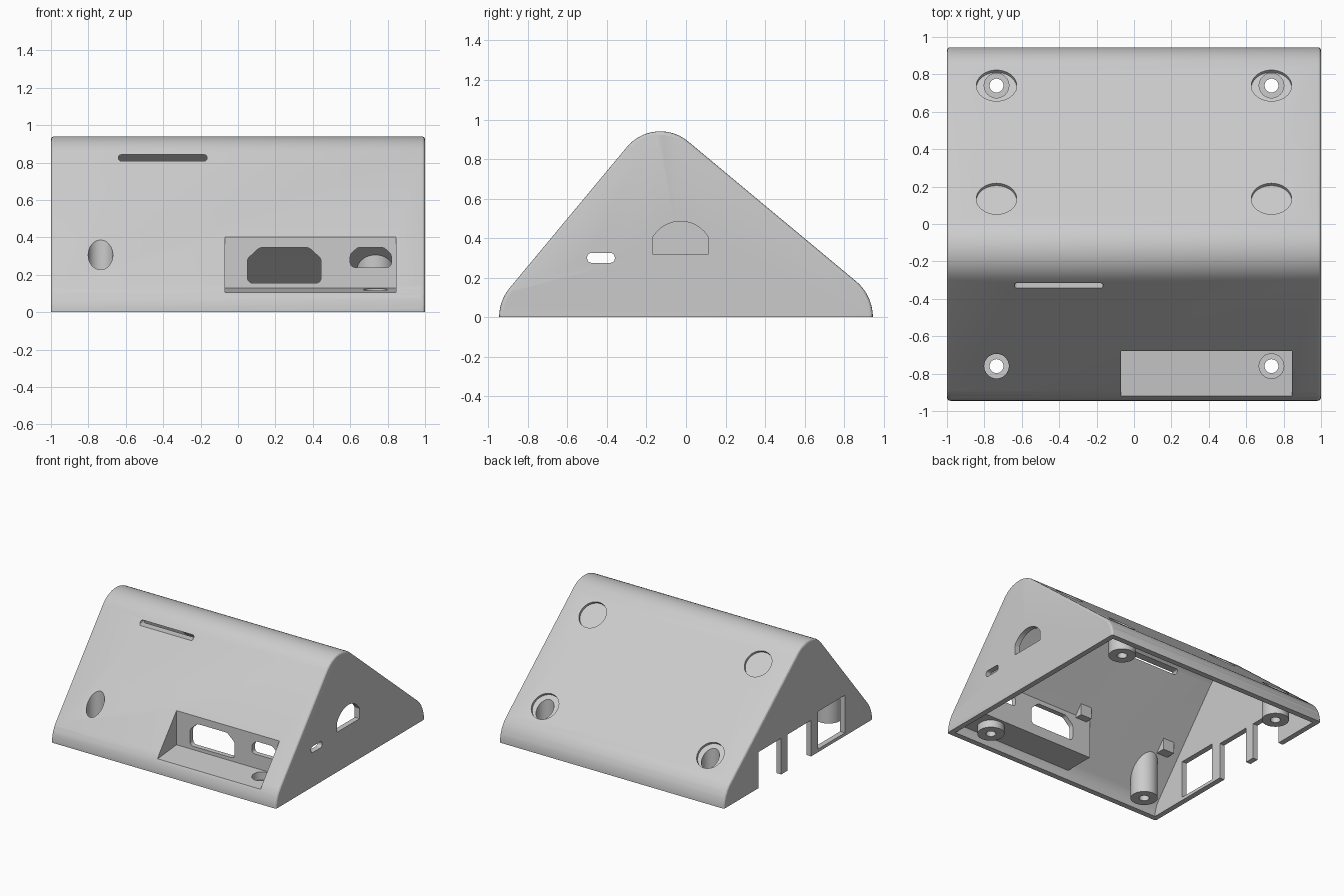
import bpy, bmesh, math
from mathutils import Vector, Matrix

cube = bpy.data.objects.get("Cube")
if cube:
    bpy.data.objects.remove(cube)


def make(name, bm):
    bmesh.ops.recalc_face_normals(bm, faces=bm.faces)
    mesh = bpy.data.meshes.new(name)
    bm.to_mesh(mesh)
    bm.free()
    ob = bpy.data.objects.new(name, mesh)
    bpy.context.collection.objects.link(ob)
    return ob


def prism(name, pts, axis, a, b, bevel=0):
    """Extrude a 2D outline from a to b along x (points are y,z) or y (points are x,z)."""
    place = (lambda p, t: (t, p[0], p[1])) if axis == "x" else (lambda p, t: (p[0], t, p[1]))
    bm = bmesh.new()
    rings = [[bm.verts.new(place(p, t)) for p in pts] for t in (a, b)]
    caps = [bm.faces.new(r) for r in rings]
    n = len(pts)
    for i in range(n):
        j = (i + 1) % n
        bm.faces.new((rings[0][i], rings[0][j], rings[1][j], rings[1][i]))
    if bevel:
        bmesh.ops.recalc_face_normals(bm, faces=bm.faces)
        edges = list({e for f in caps for e in f.edges})
        bmesh.ops.bevel(bm, geom=edges, offset=bevel, segments=3, profile=0.5, affect="EDGES")
    return make(name, bm)


def box(name, x, y, z):
    return prism(name, [(y[0], z[0]), (y[1], z[0]), (y[1], z[1]), (y[0], z[1])], "x", *x)


def cylinder(name, r, depth, loc, tilt=0, seg=40):
    bm = bmesh.new()
    mat = Matrix.Translation(loc) @ Matrix.Rotation(tilt, 4, "X")
    bmesh.ops.create_cone(bm, cap_ends=True, segments=seg, radius1=r, radius2=r,
                          depth=depth, matrix=mat)
    return make(name, bm)


def rounded(corners, seg=14):
    """Outline from (u, v, t): t is the tangent length of the corner's fillet."""
    out = []
    n = len(corners)
    for i, (u, v, t) in enumerate(corners):
        p = Vector((u, v))
        if not t:
            out.append(p)
            continue
        d1 = (Vector(corners[i - 1][:2]) - p).normalized()
        d2 = (Vector(corners[(i + 1) % n][:2]) - p).normalized()
        half = d1.angle(d2) / 2
        c = p + (d1 + d2).normalized() * (t / math.cos(half))
        s, e = p + d1 * t - c, p + d2 * t - c
        ang = s.angle(e)
        for k in range(seg + 1):
            f = k / seg
            out.append(c + (s * math.sin((1 - f) * ang) + e * math.sin(f * ang)) / math.sin(ang))
    return out


def cut(target, tool):
    mod = target.modifiers.new("cut", "BOOLEAN")
    mod.operation, mod.solver, mod.object = "DIFFERENCE", "EXACT", tool
    bpy.context.view_layer.objects.active = target
    bpy.ops.object.modifier_apply(modifier=mod.name)
    bpy.data.objects.remove(tool)


# Wedge-shaped body and the hollow inside it
body = prism("case_shell", rounded([(-.945, -.2, 0), (-.945, .084, .083), (-.1585, 1.03, .22),
                                    (.945, .111, .11), (.945, -.2, 0)]), "x", -1, 1, .018)
cavity = prism("cavity", rounded([(-.9, -.3, 0), (-.9, .0675, .066), (-.1527, .9666, .175),
                                  (.9, .0897, .088), (.9, -.3, 0)]), "x", -.957, .957)

# Material left standing in the hollow: port housing, screw bosses, board stops
cut(cavity, box("port_housing", (-.113, .888), (-1.1, -.64), (.07, .425)))
screws = [(x, y) for x in (-.735, .735) for y in (-.76, .74)]
for x, y in screws:
    cut(cavity, cylinder("screw_boss", .1, .5, (x, y, .26)))
for x in (-.03, -.82):
    cut(cavity, box("board_stop", (x - .05, x + .05), (-.72, -.58), (.36, .46)))
cut(body, cavity)
cut(body, box("open_bottom", (-2, 2), (-2, 2), (-1, 0)))

# Recess for the front ports
cut(body, prism("port_recess", [(-1.1, .09), (-.68, .128), (-.68, .7), (-1.1, .7)],
                "x", -.07, .845))

# Ports through the recess wall, and the card slot high on the front
wide_port = rounded([(.05, .155, .03), (.445, .155, .03), (.445, .285, .015),
                     (.38, .345, .015), (.115, .345, .015), (.05, .285, .015)], 5)
small_port = rounded([(.6, .24, .025), (.82, .24, .025), (.82, .31, .015),
                      (.78, .345, .01), (.64, .345, .01), (.6, .31, .015)], 5)
card_slot = rounded([(-.64, .808, .016), (-.165, .808, .016),
                     (-.165, .842, .016), (-.64, .842, .016)], 5)
cut(body, prism("wide_port", wide_port, "y", -.76, -.56))
cut(body, prism("small_port", small_port, "y", -.76, -.56))
cut(body, prism("card_slot", card_slot, "y", -.5, -.2))

# Arched opening and little slot in the left wall
arch = [(-.17, .32), (.115, .32)]
for k in range(17):
    a = math.radians(28 + 124 * k / 16)
    arch.append((-.0275 + .1425 * math.cos(a) / math.cos(math.radians(28)),
                 .325 + .16 * math.sin(a)))
side_slot = rounded([(-.5, .275, .022), (-.36, .275, .022),
                     (-.36, .325, .022), (-.5, .325, .022)], 5)
cut(body, prism("arched_opening", arch, "x", .9, 1.1))
cut(body, prism("side_slot", side_slot, "x", .9, 1.1))

# Socket window and two open notches in the right wall
for y, z in (((-.59, -.25), (.025, .327)), ((-.16, .14), (-.1, .29)), ((.22, .51), (-.1, .29))):
    cut(body, box("socket_opening", (-1.1, -.9), y, z))

# Shallow round foot pockets on the back slope
tilt = -math.atan(.833)
normal = Vector((0, -math.sin(tilt), math.cos(tilt)))
for x in (-.735, .735):
    for y in (.135, .74):
        on_slope = Vector((x, y, .898 - .833 * y))
        cut(body, cylinder("foot_pocket", .108, .1, on_slope + normal * .03, tilt))

# Screw holes with wide wells above
for x, y in screws:
    cut(body, cylinder("screw_well", .066, .6, (x, y, .36)))
    cut(body, cylinder("screw_hole", .037, .4, (x, y, .1)))

# One plain grey plastic
mat = bpy.data.materials.new("grey_plastic")
grey = (.6, .6, .6, 1)
mat.diffuse_color = grey
mat.use_nodes = True
mat.node_tree.nodes["Principled BSDF"].inputs["Base Color"].default_value = grey
body.data.materials.clear()
body.data.materials.append(mat)
for p in body.data.polygons:
    p.material_index = 0

bpy.ops.object.select_all(action="DESELECT")
body.select_set(True)
bpy.context.view_layer.objects.active = body
bpy.ops.object.shade_smooth_by_angle(angle=math.radians(15))
